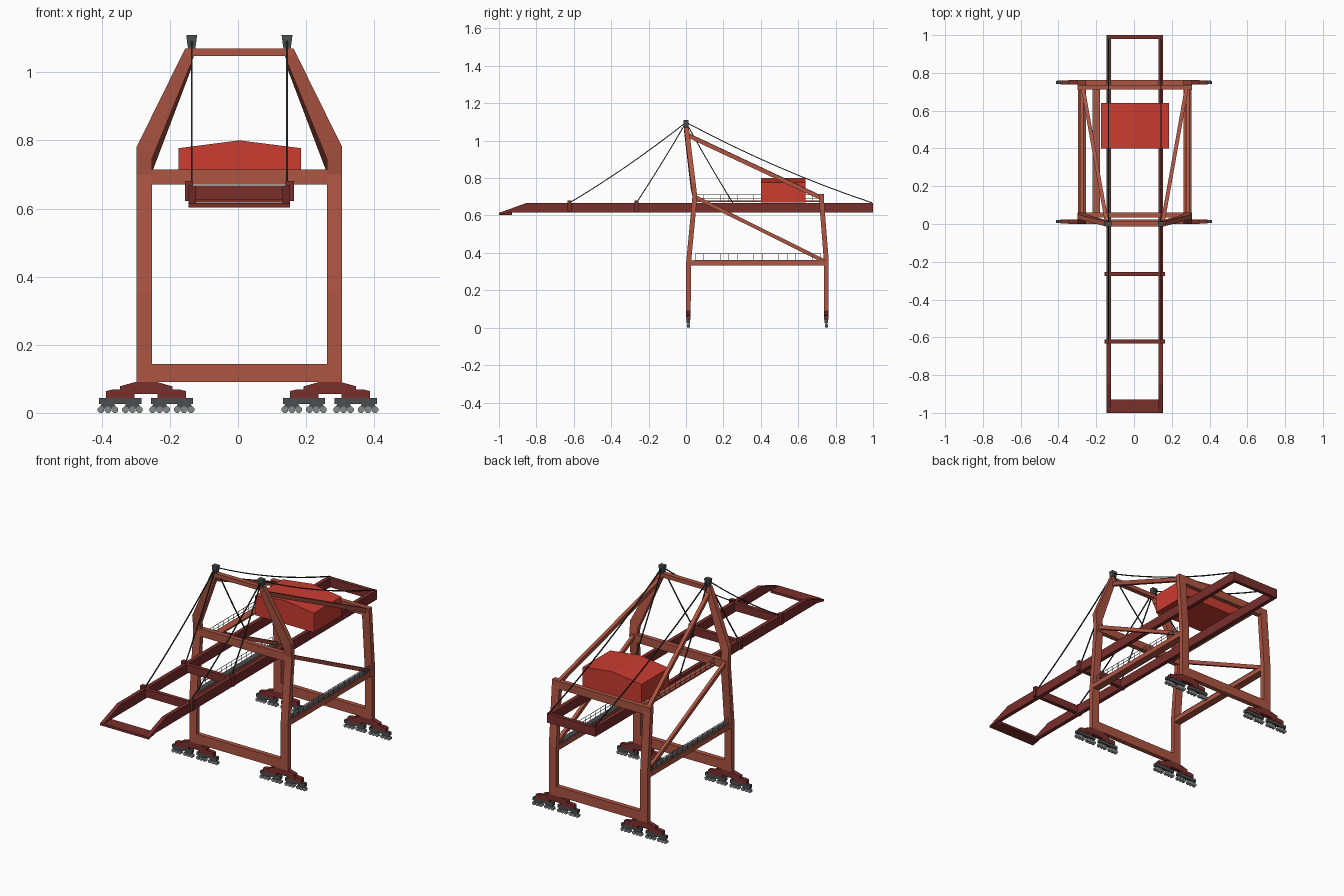
import bpy, bmesh, math
from mathutils import Vector

if "Cube" in bpy.data.objects:
    bpy.data.objects.remove(bpy.data.objects["Cube"])

CX = 0.004  # centre line of frame and boom


def material(name, rgb):
    m = bpy.data.materials.new(name)
    m.diffuse_color = (*rgb, 1)
    m.use_nodes = True
    m.node_tree.nodes["Principled BSDF"].inputs["Base Color"].default_value = m.diffuse_color
    return m


RUST = material("rust orange", (0.42, 0.09, 0.055))
MAROON = material("dark maroon", (0.19, 0.028, 0.024))
RED = material("bright red", (0.60, 0.045, 0.03))
DARK = material("dark grey", (0.07, 0.075, 0.078))
GREY = material("wheel grey", (0.24, 0.25, 0.25))
BLACK = material("cable black", (0.025, 0.03, 0.03))


def loft(bm, rings):
    """Skin a list of equal rings and cap both ends."""
    vs = [[bm.verts.new(p) for p in r] for r in rings]
    n = len(rings[0])
    for a, b in zip(vs, vs[1:]):
        for i in range(n):
            j = (i + 1) % n
            bm.faces.new((a[i], a[j], b[j], b[i]))
    bm.faces.new(vs[0][::-1])
    bm.faces.new(vs[-1])


def box(bm, x0, x1, y0, y1, z0, z1):
    loft(bm, [[(x0, y0, z), (x1, y0, z), (x1, y1, z), (x0, y1, z)] for z in (z0, z1)])


def prism_y(bm, prof, y0, y1):
    loft(bm, [[(x, y, z) for x, z in prof] for y in (y0, y1)])


def prism_x(bm, prof, x0, x1):
    loft(bm, [[(x, y, z) for y, z in prof] for x in (x0, x1)])


def bar(bm, pts, w, h):
    """Rectangular bar along a list of points."""
    pts = [Vector(p) for p in pts]
    rings = []
    for i, p in enumerate(pts):
        d = (pts[min(i + 1, len(pts) - 1)] - pts[max(i - 1, 0)]).normalized()
        ref = Vector((0, 0, 1)) if abs(d.z) < 0.99 else Vector((0, 1, 0))
        s = d.cross(ref).normalized()
        u = s.cross(d)
        rings.append([p + s * a * w / 2 + u * b * h / 2
                      for a, b in ((-1, -1), (1, -1), (1, 1), (-1, 1))])
    loft(bm, rings)


def finish(name, bm, mat):
    bmesh.ops.recalc_face_normals(bm, faces=bm.faces)
    me = bpy.data.meshes.new(name)
    bm.to_mesh(me)
    bm.free()
    me.materials.append(mat)
    ob = bpy.data.objects.new(name, me)
    bpy.context.collection.objects.link(ob)
    return ob


# Front legs: upright, kinked forward, then leaning in to the apex
bm = bmesh.new()
for s in (-1, 1):
    rings = []
    for xo, zo, xi, zi, y in ((.302, .09, .257, .09, .012), (.302, .35, .257, .35, .014),
                              (.302, .70, .257, .70, .047), (.302, .78, .257, .745, .038),
                              (.159, 1.07, .130, 1.055, .002)):
        rings.append([(CX + s * xo, y - .013, zo), (CX + s * xi, y - .013, zi),
                      (CX + s * xi, y + .013, zi), (CX + s * xo, y + .013, zo)])
    loft(bm, rings)
finish("front_legs", bm, RUST)

# Rear legs
bm = bmesh.new()
for s in (-1, 1):
    loft(bm, [[(CX + s * x, y + d, z) for x, d in
               ((.302, -.013), (.257, -.013), (.257, .013), (.302, .013))]
              for z, y in ((.09, .750), (.36, .750), (.715, .722))])
finish("rear_legs", bm, RUST)

# Cross beams of both portal frames
bm = bmesh.new()
for y in (.012, .750):
    box(bm, CX - .26, CX + .26, y - .013, y + .013, .09, .143)
for y in (.047, .724):
    box(bm, CX - .30, CX + .30, y - .013, y + .013, .67, .714)
box(bm, CX - .157, CX + .157, -.012, .014, 1.047, 1.07)
finish("cross_beams", bm, RUST)

# Side ties and diagonal braces
bm = bmesh.new()
for s in (-1, 1):
    x = CX + s * .28
    box(bm, x - .021, x + .021, .02, .745, .333, .36)
    bar(bm, [(x, .047, .70), (x, .74, .355)], .018, .02)
    bar(bm, [(CX + s * .148, .008, 1.03), (CX + s * .275, .722, .695)], .02, .022)
finish("side_ties_and_braces", bm, RUST)

# Upper walkway plank
bm = bmesh.new()
box(bm, -.22, -.18, .05, .725, .671, .68)
finish("upper_walkway", bm, RUST)

# Handrails on the ties and the upper walkway
bm = bmesh.new()
for x, z in ((CX - .298, .36), (CX + .298, .36), (-.218, .675)):
    y0, y1 = .05, .72
    for h in (.018, .036):
        bar(bm, [(x, y0, z + h), (x, y1, z + h)], .002, .002)
    for i in range(16):
        y = y0 + (y1 - y0) * i / 15
        box(bm, x - .001, x + .001, y - .001, y + .001, z, z + .037)
finish("handrails", bm, GREY)

# Walkway decks on the ties
bm = bmesh.new()
for s in (-1, 1):
    x = CX + s * .28
    box(bm, x - .014, x + .014, .04, .735, .36, .363)
finish("tie_decks", bm, DARK)

# Boom: two long girders with tapering tips and end pieces
bm = bmesh.new()
side = [(1, .668), (1, .616), (-.94, .616), (-1, .603), (-1, .614), (-.85, .668)]
for s in (-1, 1):
    prism_x(bm, side, CX + s * .149, CX + s * .127)
box(bm, CX - .13, CX + .13, .98, 1, .617, .667)
box(bm, CX - .13, CX + .13, -1, -.93, .603, .616)
finish("boom_girders", bm, MAROON)

# Boom cross members carrying the stays
bm = bmesh.new()
for y in (-.265, -.622):
    box(bm, CX - .16, CX + .16, y - .011, y + .011, .625, .668)
    for s in (-1, 1):
        x = CX + s * .148
        box(bm, x - .012, x + .012, y - .011, y + .011, .622, .68)
finish("boom_cross_members", bm, MAROON)

# Machinery house with shallow gable roof
bm = bmesh.new()
prism_y(bm, [(CX - .179, .67), (CX + .181, .67), (CX + .181, .777),
             (CX, .80), (CX - .179, .777)], .40, .64)
finish("machinery_house", bm, RED)

# Apex mast heads
bm = bmesh.new()
for s in (-1, 1):
    x = CX + s * .14
    loft(bm, [[(x + a * r, b * q, z) for a, b in ((-1, -1), (1, -1), (1, 1), (-1, 1))]
              for z, r, q in ((1.06, .009, .010), (1.085, .013, .013), (1.11, .016, .013))])
finish("mast_heads", bm, DARK)

# Stay cables, sagging slightly
bm = bmesh.new()
for s in (-1, 1):
    x = CX + s * .14
    for y, sag in ((-.622, .015), (-.265, .007), (.25, .007), (.995, .025)):
        a, b = Vector((x, 0, 1.098)), Vector((x, y, .668))
        pts = [a.lerp(b, i / 8) - Vector((0, 0, sag * 4 * (i / 8) * (1 - i / 8)))
               for i in range(9)]
        bar(bm, pts, .005, .005)
finish("stay_cables", bm, BLACK)

# Bogies: equalisers, truck beams and wheels under each leg
eq, tr, wh = bmesh.new(), bmesh.new(), bmesh.new()
for y in (.013, .750):
    for s in (-1, 1):
        c = s * .27
        prism_y(eq, [(c - .077, .055), (c + .077, .055), (c + .077, .078), (c + .034, .09),
                     (c - .034, .09), (c - .077, .078)], y - .012, y + .012)
        for t in (-1, 1):
            m = c + t * .076
            prism_y(eq, [(m - .042, .043), (m + .042, .043), (m + .042, .064),
                         (m + .025, .068), (m - .025, .068), (m - .042, .064)],
                    y - .011, y + .011)
            box(tr, m - .062, m + .062, y - .009, y + .009, .026, .043)
            for k in (-1, 1):
                g = m + k * .036
                prism_y(tr, [(g - .026, .012), (g + .026, .012), (g + .018, .028),
                             (g - .018, .028)], y - .005, y + .005)
                for i in (-1, 0, 1):
                    prism_y(wh, [(g + i * .0205 + .0102 * math.cos(math.pi * j / 4 + .3927),
                                  .0095 + .0102 * math.sin(math.pi * j / 4 + .3927))
                                 for j in range(8)], y - .008, y + .008)
finish("bogie_equalisers", eq, MAROON)
finish("bogie_trucks", tr, DARK)
finish("wheels", wh, GREY)
